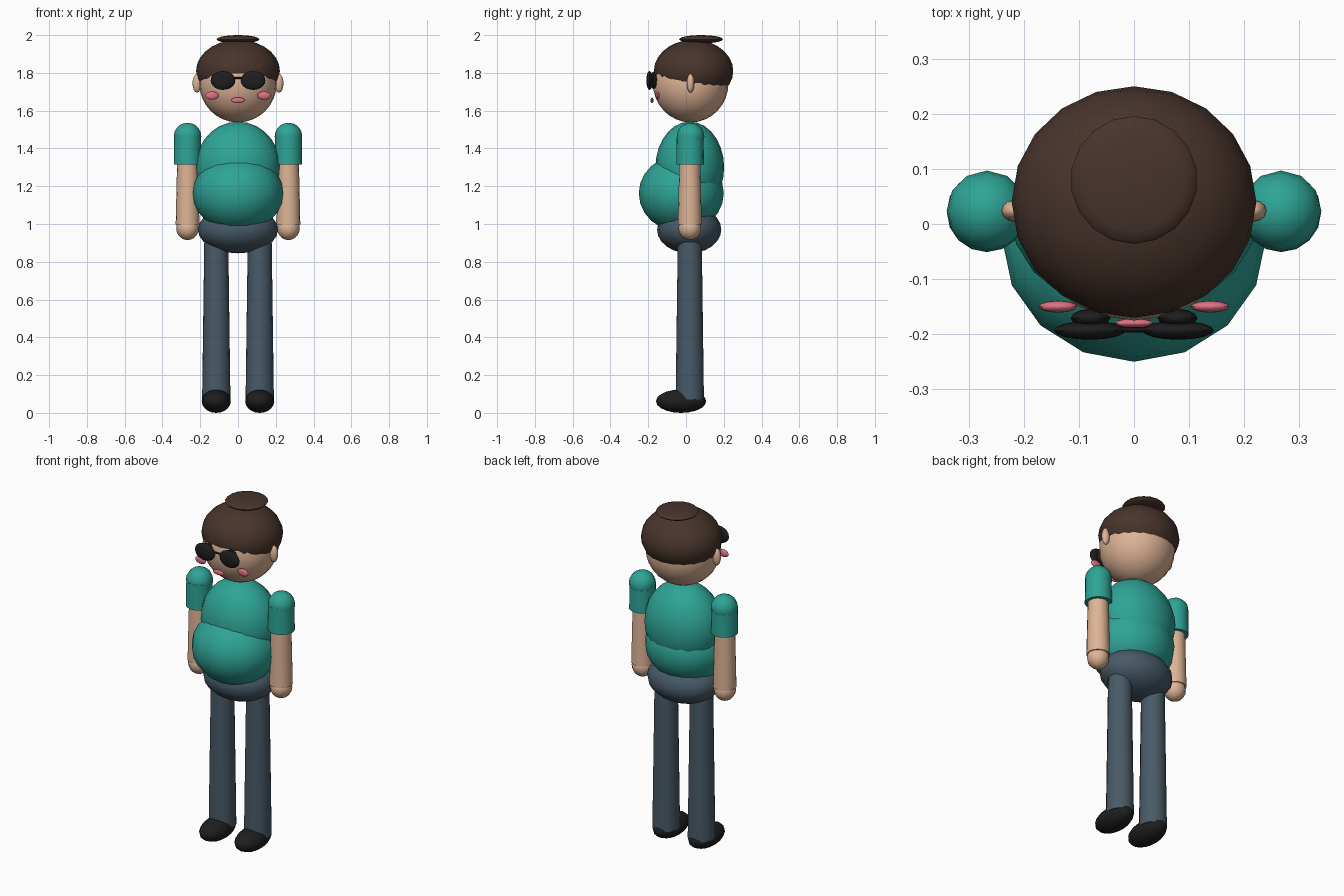
import bpy
import math

if "Cube" in bpy.data.objects:
    bpy.data.objects.remove(bpy.data.objects["Cube"])


def material(name, rgb):
    """Flat material from 0-255 display values."""
    def lin(c):
        c /= 255
        return c / 12.92 if c <= 0.04045 else ((c + 0.055) / 1.055) ** 2.4
    m = bpy.data.materials.new(name)
    m.diffuse_color = (*[lin(c) for c in rgb], 1)
    m.use_nodes = True
    m.node_tree.nodes["Principled BSDF"].inputs["Base Color"].default_value = m.diffuse_color
    return m


SKIN = material("skin", (222, 180, 150))
HAIR = material("brown hair", (72, 52, 44))
SHIRT = material("teal shirt", (46, 164, 150))
JEANS = material("slate jeans", (72, 90, 103))
BLACK = material("black", (30, 30, 31))
PINK = material("pink", (222, 112, 130))


def finish(name, mat):
    ob = bpy.context.object
    ob.name = name
    ob.data.materials.append(mat)
    bpy.ops.object.shade_smooth_by_angle(angle=math.radians(40))
    return ob


def ellipsoid(name, mat, loc, radii, seg=16, rings=10):
    bpy.ops.mesh.primitive_uv_sphere_add(segments=seg, ring_count=rings, radius=1, location=loc)
    bpy.context.object.scale = radii
    bpy.ops.object.transform_apply(location=False, rotation=False, scale=True)
    return finish(name, mat)


def tube(name, mat, x, y, z0, z1, r0, r1, seg=16):
    bpy.ops.mesh.primitive_cone_add(vertices=seg, radius1=r0, radius2=r1, depth=z1 - z0,
                                    location=(x, y, (z0 + z1) / 2))
    return finish(name, mat)


# Head, hair cap and bun
ellipsoid("head", SKIN, (0, 0.025, 1.745), (0.205, 0.2, 0.207), 24, 16)
ellipsoid("hair", HAIR, (0, 0.04, 1.81), (0.222, 0.21, 0.165), 20, 14)
ellipsoid("hair_bun", HAIR, (0, 0.08, 1.978), (0.115, 0.116, 0.022), 18, 10)

# Torso, belly and hips
ellipsoid("chest", SHIRT, (0, 0.02, 1.30), (0.225, 0.182, 0.242), 20, 14)
ellipsoid("belly", SHIRT, (0, -0.025, 1.162), (0.24, 0.225, 0.205), 16, 12)
ellipsoid("hips", JEANS, (0, 0.017, 0.97), (0.212, 0.17, 0.125), 16, 12)

# Mouth and glasses bridge
ellipsoid("mouth", PINK, (0, -0.18, 1.655), (0.037, 0.008, 0.015), 12, 8)
bpy.ops.mesh.primitive_cylinder_add(vertices=8, radius=0.005, depth=0.06,
                                    location=(0, -0.192, 1.773), rotation=(0, math.pi / 2, 0))
finish("glasses_bridge", BLACK)

# Paired parts
for side, s in (("left", 1), ("right", -1)):
    ellipsoid(side + "_ear", SKIN, (s * 0.217, 0.024, 1.745), (0.024, 0.02, 0.05), 12, 8)
    ellipsoid(side + "_lens", BLACK, (s * 0.08, -0.193, 1.76), (0.065, 0.017, 0.05), 16, 10)
    ellipsoid(side + "_eye", BLACK, (s * 0.079, -0.171, 1.76), (0.036, 0.017, 0.047), 12, 8)
    ellipsoid(side + "_cheek", PINK, (s * 0.138, -0.15, 1.68), (0.035, 0.011, 0.022), 12, 8)

    ellipsoid(side + "_shoulder", SHIRT, (s * 0.267, 0.024, 1.463), (0.073, 0.073, 0.073), 12, 10)
    tube(side + "_sleeve", SHIRT, s * 0.267, 0.022, 1.315, 1.463, 0.073, 0.071)
    tube(side + "_forearm", SKIN, s * 0.267, 0.02, 0.997, 1.35, 0.063, 0.055)
    ellipsoid(side + "_hand", SKIN, (s * 0.267, 0.02, 0.978), (0.06, 0.06, 0.063), 12, 10)

    tube(side + "_leg", JEANS, s * 0.115, 0.02, 0.07, 0.95, 0.075, 0.063)
    ellipsoid(side + "_shoe", BLACK, (s * 0.115, -0.026, 0.062), (0.077, 0.133, 0.062), 16, 10)
